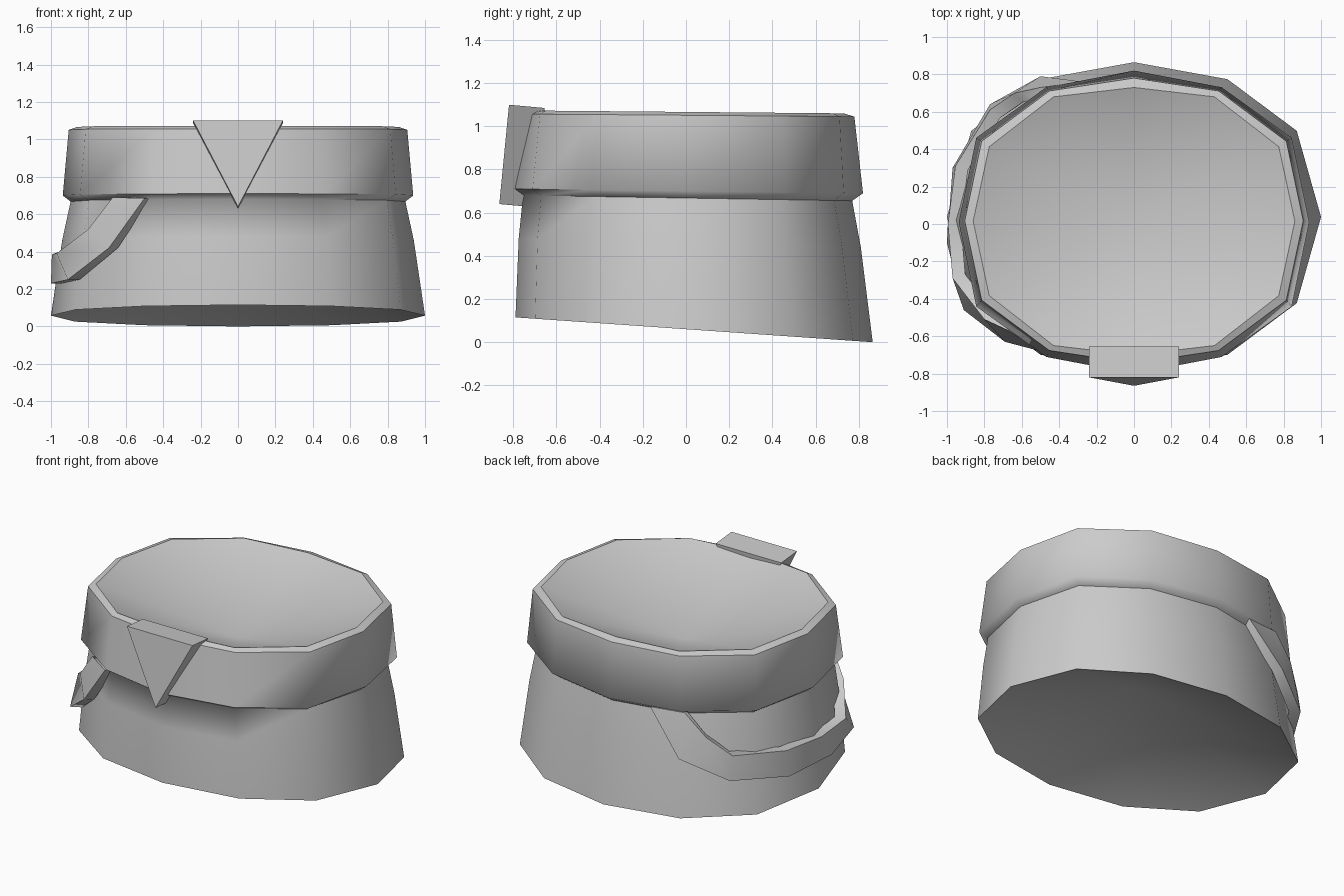
import bpy, bmesh, math

if "Cube" in bpy.data.objects:
    bpy.data.objects.remove(bpy.data.objects["Cube"])


def ring(bm, rx, x_step, y_step, y_front, y_back, z_front, z_back):
    """Twelve-sided oval ring, tilted from front to back."""
    x_unit = [1, x_step, 0.5, 0]
    y_unit = [0, 0.557, y_step, 1]
    verts = []
    for i in range(12):
        q, k = divmod(i, 3)
        step = k if q % 2 == 0 else 3 - k
        sx = 1 if q in (0, 3) else -1
        sy = 1 if q < 2 else -1
        t = (1 + sy * y_unit[step]) / 2
        verts.append(bm.verts.new((rx * sx * x_unit[step],
                                   y_front + (y_back - y_front) * t,
                                   z_front + (z_back - z_front) * t)))
    return verts


def bridge(bm, a, b):
    for i in range(len(a)):
        j = (i + 1) % len(a)
        bm.faces.new((a[i], a[j], b[j], b[i]))


def fan(bm, loop, centre):
    c = bm.verts.new(centre)
    for i in range(len(loop)):
        bm.faces.new((loop[i], loop[(i + 1) % len(loop)], c))


def finish(bm, name, smooth=None):
    bmesh.ops.recalc_face_normals(bm, faces=bm.faces)
    mesh = bpy.data.meshes.new(name)
    bm.to_mesh(mesh)
    bm.free()
    obj = bpy.data.objects.new(name, mesh)
    bpy.context.collection.objects.link(obj)
    if smooth:
        bpy.ops.object.select_all(action='DESELECT')
        bpy.context.view_layer.objects.active = obj
        obj.select_set(True)
        bpy.ops.object.shade_smooth_by_angle(angle=math.radians(smooth))
    return obj


# Body, raised band and rim: rx, x and y ring steps, y front/back, z front/back
profile = [
    (1.00, 0.87, 0.89, -0.79, 0.865, 0.115, 0.00),
    (0.94, 0.88, 0.89, -0.775, 0.81, 0.48, 0.44),
    (0.895, 0.89, 0.89, -0.755, 0.77, 0.68, 0.655),
    (0.937, 0.90, 0.89, -0.80, 0.82, 0.71, 0.69),
    (0.905, 0.90, 0.91, -0.745, 0.78, 1.057, 1.045),
    (0.86, 0.90, 0.93, -0.70, 0.73, 1.073, 1.06),
]
bm = bmesh.new()
rings = [ring(bm, *p) for p in profile]
for lower, upper in zip(rings, rings[1:]):
    bridge(bm, lower, upper)
# Hollow underside and dished top
fan(bm, rings[0], (0, 0.035, 0.42))
fan(bm, rings[-1], (0, 0.01, 0.77))
for loop in rings[-2:]:
    for i in range(12):
        bm.edges.get((loop[i], loop[(i + 1) % 12])).smooth = False
finish(bm, "round_body", 62)

# Triangular badge on the front
bm = bmesh.new()
front = [bm.verts.new(c) for c in ((-0.24, -0.82, 1.10), (0.24, -0.82, 1.10), (0, -0.865, 0.64))]
back = [bm.verts.new((v.co.x, v.co.y + 0.165, v.co.z - 0.015)) for v in front]
bridge(bm, front, back)
bm.faces.new(front)
bm.faces.new(back)
finish(bm, "front_badge")

# Sagging strap on the left: outer lower edge, outer upper edge
strap = [
    ((-0.50, -0.68, 0.685), (-0.67, -0.57, 0.69)),
    ((-0.69, -0.63, 0.42), (-0.80, -0.51, 0.52)),
    ((-0.91, -0.46, 0.25), (-0.97, -0.29, 0.39)),
    ((-1.00, -0.10, 0.23), (-0.995, 0.00, 0.385)),
    ((-0.97, 0.30, 0.23), (-0.955, 0.31, 0.40)),
    ((-0.77, 0.64, 0.275), (-0.77, 0.61, 0.43)),
    ((-0.50, 0.79, 0.405), (-0.64, 0.70, 0.55)),
    ((-0.27, 0.76, 0.68), (-0.50, 0.73, 0.69)),
]
bm = bmesh.new()
sections = []
for low, up in strap:
    inner = [(p[0] * 0.93, p[1] * 0.93, p[2]) for p in (up, low)]
    sections.append([bm.verts.new(c) for c in (low, up, *inner)])
for a, b in zip(sections, sections[1:]):
    bridge(bm, a, b)
bm.faces.new(sections[0])
bm.faces.new(sections[-1])
finish(bm, "side_strap", 60)
